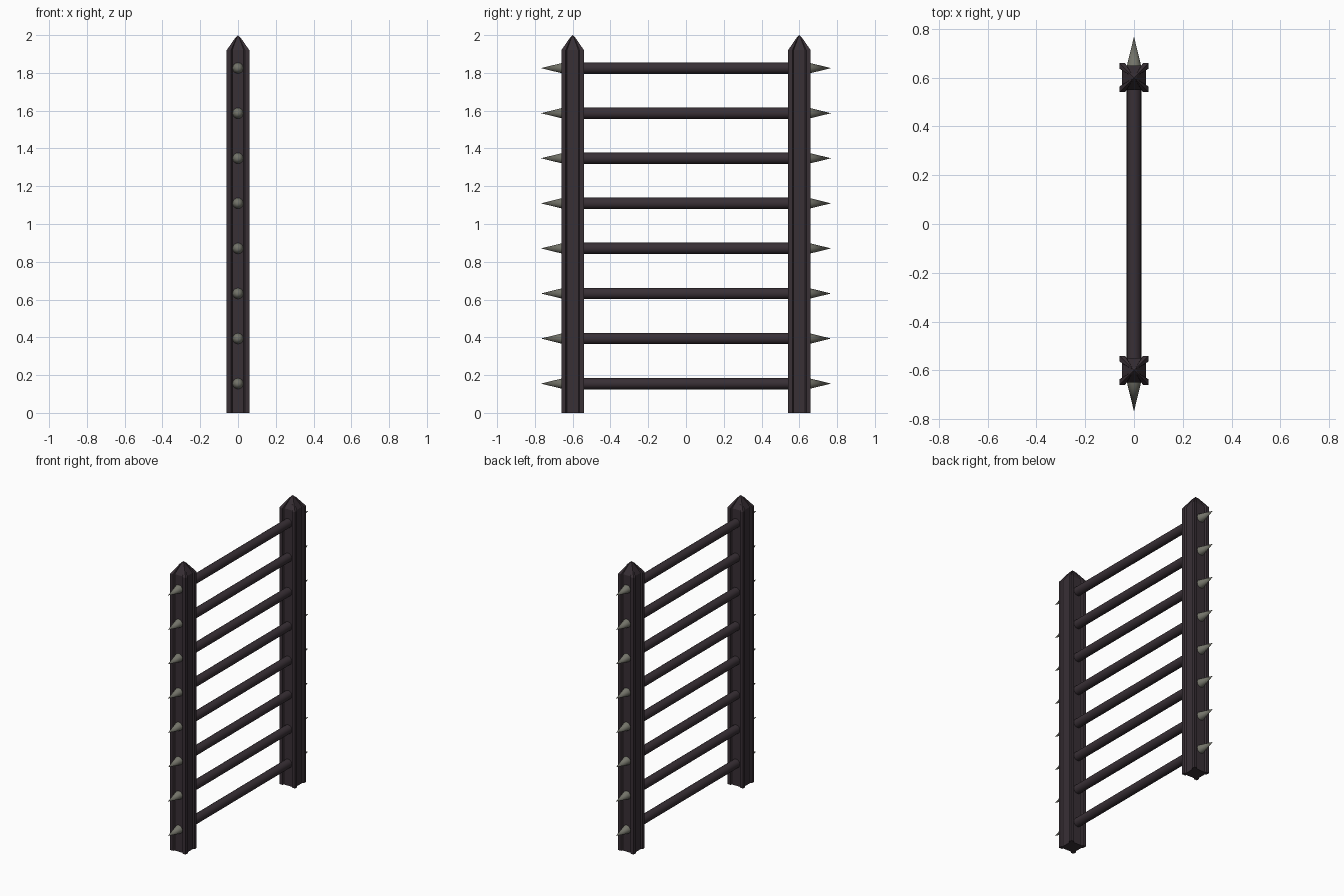
import bpy, bmesh, math
from mathutils import Matrix

if "Cube" in bpy.data.objects:
    bpy.data.objects.remove(bpy.data.objects["Cube"])


def material(name, color):
    m = bpy.data.materials.new(name)
    m.diffuse_color = (*color, 1)
    m.use_nodes = True
    m.node_tree.nodes["Principled BSDF"].inputs["Base Color"].default_value = m.diffuse_color
    return m


IRON = material("dark iron", (0.040, 0.029, 0.036))
STEEL = material("grey steel", (0.17, 0.17, 0.14))


def finish(name, bm, mat, smooth=False):
    bmesh.ops.recalc_face_normals(bm, faces=bm.faces)
    mesh = bpy.data.meshes.new(name)
    bm.to_mesh(mesh)
    bm.free()
    mesh.materials.append(mat)
    ob = bpy.data.objects.new(name, mesh)
    bpy.context.collection.objects.link(ob)
    if smooth:
        bpy.ops.object.select_all(action='DESELECT')
        ob.select_set(True)
        bpy.context.view_layer.objects.active = ob
        bpy.ops.object.shade_smooth_by_angle(angle=math.radians(50))
    return ob


# one corner of the grooved post section, turned four times
CORNER = [(0.06, 0.037), (0.06, 0.06), (0.037, 0.06), (0.03, 0.05)]


def post(name, y):
    section = []
    for k in range(4):
        c, s = round(math.cos(k * math.pi / 2)), round(math.sin(k * math.pi / 2))
        section += [(c * px - s * py, s * px + c * py)
                    for px, py in [(0.05, 0.03)] + CORNER]
    bm = bmesh.new()
    rings = [[bm.verts.new((px * f, y + py * f, z)) for px, py in section]
             for z, f in ((0, 1), (1.92, 1), (1.985, 0.25))]
    n = len(section)
    for a, b in zip(rings, rings[1:]):
        for i in range(n):
            j = (i + 1) % n
            bm.faces.new((a[i], a[j], b[j], b[i]))
    # pointed tip and flat foot
    tip = bm.verts.new((0, y, 2.0))
    for i in range(n):
        bm.faces.new((rings[-1][i], rings[-1][(i + 1) % n], tip))
    bm.faces.new(rings[0][::-1])
    finish(name, bm, IRON)


def rod(name, z, y0, y1, r0, r1, mat):
    bm = bmesh.new()
    turn = Matrix.Translation((0, (y0 + y1) / 2, z)) @ Matrix.Rotation(
        -math.copysign(math.pi / 2, y1 - y0), 4, 'X')
    bmesh.ops.create_cone(bm, cap_ends=True, segments=16, radius1=r0, radius2=r1,
                          depth=abs(y1 - y0), matrix=turn)
    bmesh.ops.remove_doubles(bm, verts=bm.verts, dist=1e-5)
    finish(name, bm, mat, True)


# two posts
post("front_post", -0.6)
post("back_post", 0.6)

# eight rungs, each ending in a spike beyond both posts
for i in range(8):
    z = 0.155 + i * 0.2386
    rod(f"rung_{i + 1}", z, -0.58, 0.58, 0.03, 0.03, IRON)
    for side, s in (("front", -1), ("back", 1)):
        rod(f"{side}_spike_{i + 1}", z, s * 0.645, s * 0.768, 0.03, 0.0, STEEL)
